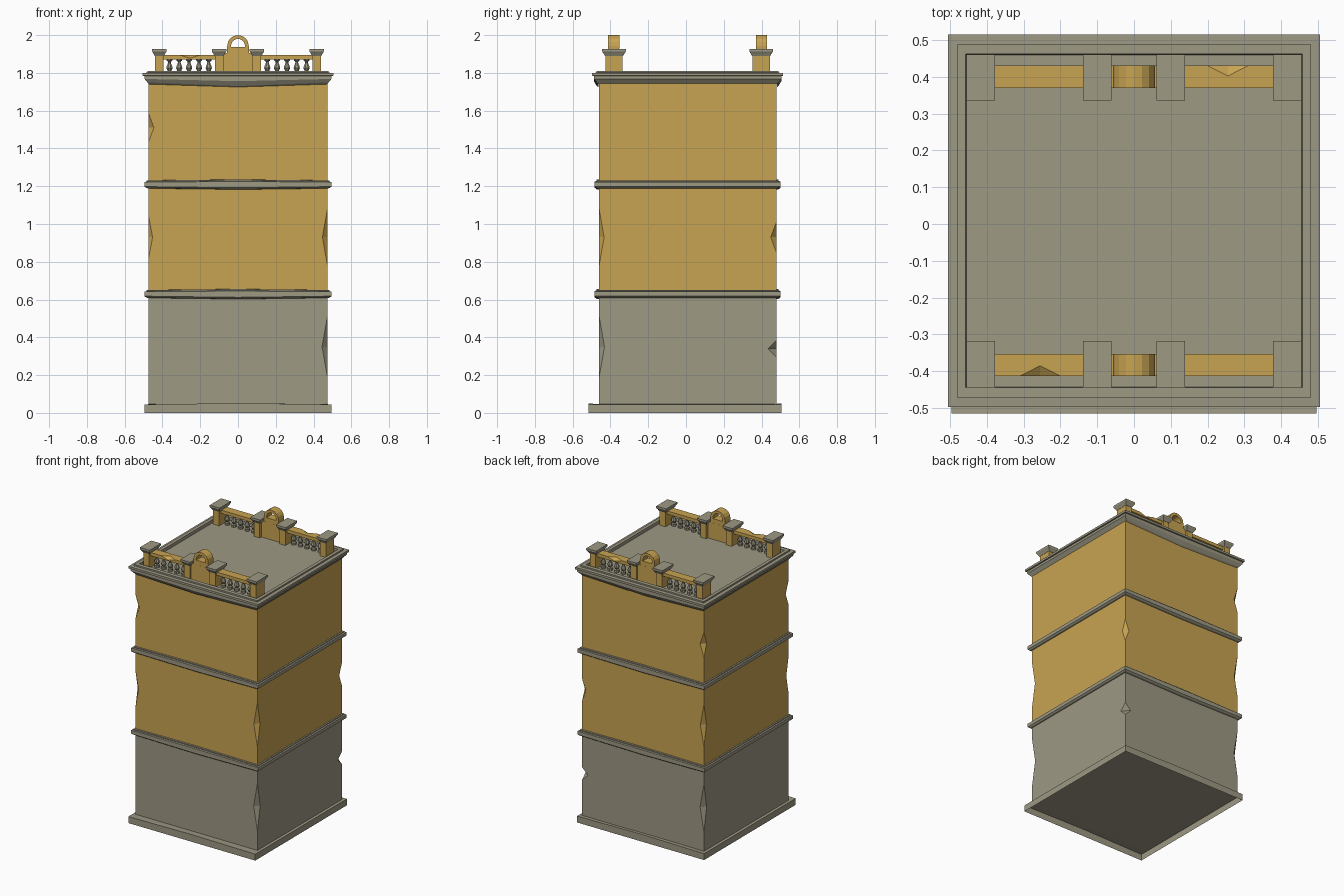
import bpy, bmesh, math
from mathutils import Matrix

if "Cube" in bpy.data.objects:
    bpy.data.objects.remove(bpy.data.objects["Cube"])

CY = 0.0085          # centre line of the tower in y


def material(name, rgb):
    m = bpy.data.materials.new(name)
    m.diffuse_color = (*rgb, 1)
    m.use_nodes = True
    m.node_tree.nodes["Principled BSDF"].inputs["Base Color"].default_value = m.diffuse_color
    return m


OCHRE = material("ochre_plaster", (0.58, 0.37, 0.085))
GREY = material("grey_stone", (0.337, 0.319, 0.231))


def finish(bm, name, mat, recalc=True):
    if recalc:
        bmesh.ops.recalc_face_normals(bm, faces=bm.faces)
    me = bpy.data.meshes.new(name)
    bm.to_mesh(me)
    bm.free()
    me.materials.append(mat)
    ob = bpy.data.objects.new(name, me)
    bpy.context.collection.objects.link(ob)
    return ob


def loft(name, sections, mat, cx=0, cy=CY, bottom=True, top=True, bulge=False):
    """Stack of rectangles (half x, half y, z, middle z offset on front and back)."""
    bm = bmesh.new()
    rings = []
    for s in sections:
        hx, hy, z = s[:3]
        dz = s[3] if len(s) > 3 else 0
        pts = [(-hx, -hy, z), (0, -hy, z + dz), (hx, -hy, z),
               (hx, hy, z), (0, hy, z + dz), (-hx, hy, z)]
        if not bulge:
            pts = [pts[i] for i in (0, 2, 3, 5)]
        rings.append([bm.verts.new((cx + x, cy + y, c)) for x, y, c in pts])
    n = len(rings[0])
    for a, b in zip(rings, rings[1:]):
        for i in range(n):
            j = (i + 1) % n
            bm.faces.new((a[i], a[j], b[j], b[i]))
    if bottom:
        bm.faces.new(rings[0][::-1])
    if top:
        bm.faces.new(rings[-1])
    return finish(bm, name, mat, bottom and top)


def box(name, cx, cy, hx, hy, z0, z1, mat):
    return loft(name, [(hx, hy, z0), (hx, hy, z1)], mat, cx, cy)


def chip(ob, centre, size):
    """Cut a worn notch with an octahedron."""
    bm = bmesh.new()
    for ax in range(3):
        for s in (-1, 1):
            p = list(centre)
            p[ax] += s * size[ax]
            bm.verts.new(p)
    bmesh.ops.convex_hull(bm, input=bm.verts)
    cutter = finish(bm, "chip_cutter", ob.data.materials[0])
    cutter.hide_render = True
    mod = ob.modifiers.new("chip", 'BOOLEAN')
    mod.operation = 'DIFFERENCE'
    mod.solver = 'EXACT'
    mod.object = cutter
    bpy.context.view_layer.objects.active = ob
    bpy.ops.object.modifier_apply(modifier=mod.name)
    bpy.data.objects.remove(cutter)


# plinth, open underneath
loft("plinth", [(0.495, 0.51, 0), (0.495, 0.51, 0.045, 0.006), (0.47, 0.465, 0.046)],
     GREY, cy=-0.005, bottom=False, bulge=True)

# storeys with chipped corners: (x side, y side, z, half height, depth)
BX, BY = 0.475, 0.47
storeys = [
    ("ground_storey", 0.045, 0.63, GREY,
     [(1, -1, 0.35, 0.17, 0.03), (-1, 1, 0.35, 0.17, 0.03), (1, 1, 0.34, 0.045, 0.045)]),
    ("middle_storey", 0.63, 1.21, OCHRE,
     [(1, -1, 0.93, 0.16, 0.028), (-1, 1, 0.93, 0.15, 0.028),
      (1, 1, 0.93, 0.08, 0.03), (-1, -1, 0.93, 0.12, 0.023)]),
    ("upper_storey", 1.21, 1.78, OCHRE,
     [(-1, -1, 1.51, 0.08, 0.03), (-1, 1, 1.5, 0.09, 0.03)]),
]
for name, z0, z1, mat, chips in storeys:
    ob = box(name, 0, CY, BX, BY, z0, z1, mat)
    for sx, sy, z, h, d in chips:
        chip(ob, (sx * BX, CY + sy * BY, z), (d, d, h))

# string courses, slightly worn in the middle of front and back
for name, z in (("lower_band", 0.63), ("upper_band", 1.21)):
    prof = [(0.470, -0.022, -0.006), (0.485, -0.02, -0.006), (0.495, -0.012, -0.006),
            (0.495, 0.012, 0.003), (0.485, 0.014, 0.004), (0.485, 0.02, 0.005), (0.470, 0.021, 0.005)]
    loft(name, [(p, p - 0.003, z + dz, b) for p, dz, b in prof], GREY, bulge=True)

# cornice with parapet rim and recessed roof
prof = [(0.472, 1.74, -0.015), (0.480, 1.75, -0.02), (0.495, 1.768, -0.012), (0.495, 1.784, 0),
        (0.505, 1.785, 0), (0.505, 1.80, 0), (0.480, 1.801, 0), (0.480, 1.811, 0),
        (0.457, 1.811, 0), (0.455, 1.79, 0)]
loft("cornice_and_roof", [(p, p + 0.001 if p > 0.47 else p - 0.004, z, b) for p, z, b in prof],
     GREY, bottom=False, bulge=True)


def baluster(name, x, y):
    prof = [(0.017, 1.79), (0.017, 1.806), (0.011, 1.812), (0.018, 1.825), (0.016, 1.835),
            (0.008, 1.853), (0.009, 1.86), (0.017, 1.866), (0.017, 1.875)]
    bm = bmesh.new()
    n = 8
    rings = [[bm.verts.new((x + r * math.cos(2 * math.pi * (i + .5) / n),
                            y + r * math.sin(2 * math.pi * (i + .5) / n), z)) for i in range(n)]
             for r, z in prof]
    for a, b in zip(rings, rings[1:]):
        for i in range(n):
            bm.faces.new((a[i], a[(i + 1) % n], b[(i + 1) % n], b[i]))
    finish(bm, name, GREY)


def arch(name, y, hy):
    """Small round arch standing on the centre panel."""
    zc, R, r, n = 1.943, 0.057, 0.037, 8
    path = [(1, 0, -0.015)] + [(math.cos(math.pi * i / n), math.sin(math.pi * i / n), 0)
                               for i in range(n + 1)] + [(-1, 0, -0.015)]
    bm = bmesh.new()
    rings = []
    for c, s, dz in path:
        rings.append([bm.verts.new((q * c, y + t * hy, zc + q * s + dz))
                      for q, t in ((R, -1), (R, 1), (r, 1), (r, -1))])
    for a, b in zip(rings, rings[1:]):
        for i in range(4):
            j = (i + 1) % 4
            bm.faces.new((a[i], a[j], b[j], b[i]))
    bm.faces.new(rings[0])
    bm.faces.new(rings[-1][::-1])
    finish(bm, name, OCHRE)


# balustrades: the front one is the back one turned half round
for side, s in (("back", 1), ("front", -1)):
    y = CY + s * 0.3915
    for i, x in enumerate((-0.4165, -0.1, 0.1, 0.4165)):
        box(f"{side}_post_{i}", x, y - s * .002, 0.023, 0.046, 1.79, 1.9, OCHRE)
        loft(f"{side}_post_cap_{i}",
             [(0.025, 0.048, 1.89), (0.031, 0.055, 1.902), (0.0385, 0.063, 1.914),
              (0.0385, 0.063, 1.926)], GREY, x, y - s * .002)
    for sx in (-1, 1):
        rail = box(f"{side}_rail_{'left' if sx < 0 else 'right'}", sx * 0.258, y, 0.14, 0.03,
                   1.872, 1.895, OCHRE)
        if sx == s:
            chip(rail, (sx * 0.255, y + s * 0.03, 1.895), (0.055, 0.028, 0.018))
        for i in range(5):
            baluster(f"{side}_baluster", sx * (0.155 + i * 0.052), y)
    box(f"{side}_panel", 0, y, 0.085, 0.03, 1.79, 1.905, OCHRE)
    box(f"{side}_arch_sill", 0, y, 0.057, 0.0295, 1.9, 1.936, OCHRE)
    arch(f"{side}_arch", y, 0.03)
